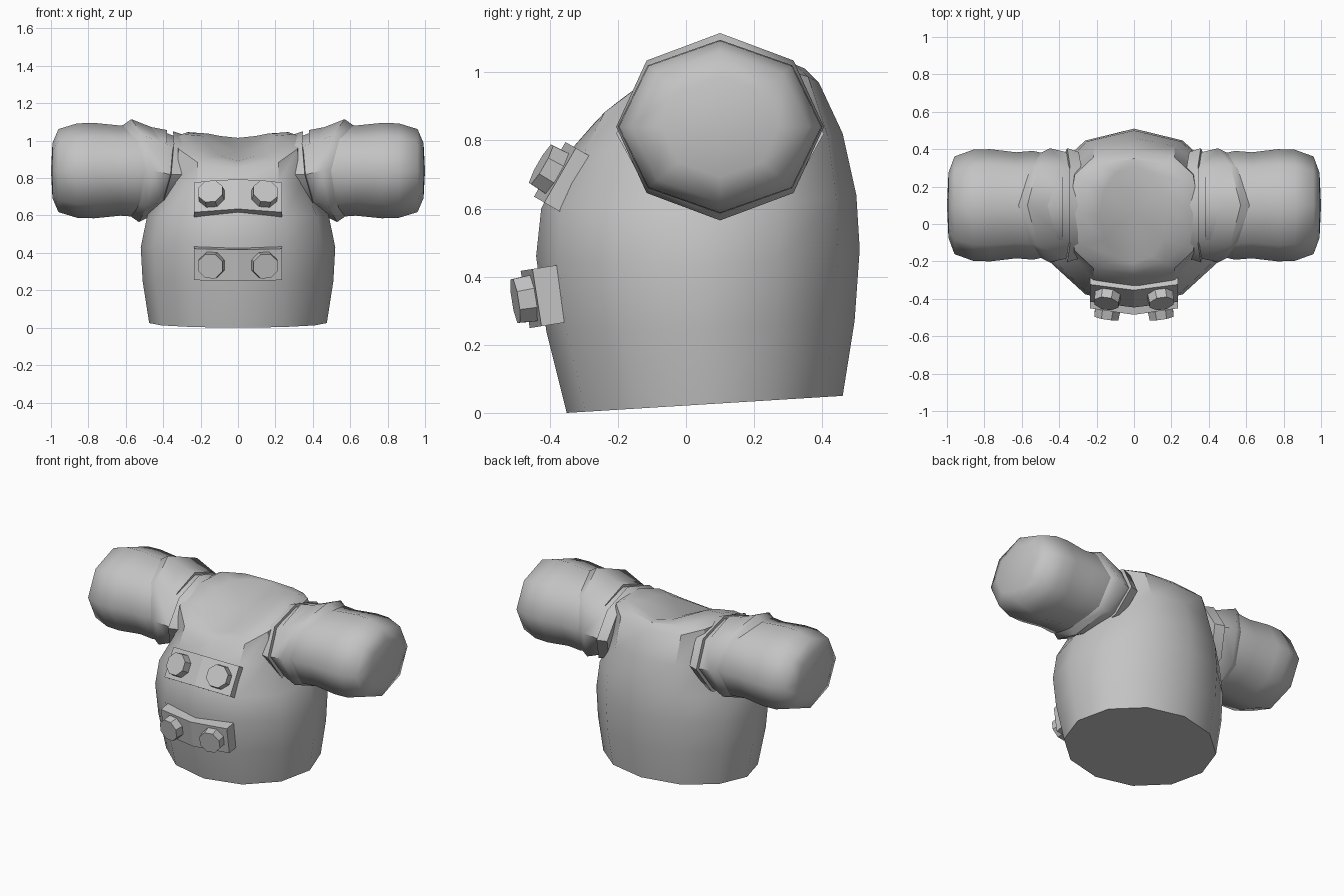
import bpy, bmesh
from math import sin, cos, pi, radians, copysign
from mathutils import Matrix, Vector

default = bpy.data.objects.get("Cube")
if default:
    bpy.data.objects.remove(default, do_unlink=True)

grey = bpy.data.materials.new("plain grey")
grey.use_nodes = True
COLOUR = (0.55, 0.55, 0.55, 1)
grey.diffuse_color = COLOUR
for node in grey.node_tree.nodes:
    if node.type == 'BSDF_PRINCIPLED':
        node.inputs["Base Color"].default_value = COLOUR


def finish(name, bm, angle=None):
    """Turn a bmesh into a named object, smooth below the given angle."""
    bmesh.ops.recalc_face_normals(bm, faces=bm.faces[:])
    mesh = bpy.data.meshes.new(name)
    bm.to_mesh(mesh)
    bm.free()
    mesh.materials.append(grey)
    obj = bpy.data.objects.new(name, mesh)
    bpy.context.collection.objects.link(obj)
    if angle:
        bpy.ops.object.select_all(action='DESELECT')
        obj.select_set(True)
        bpy.context.view_layer.objects.active = obj
        bpy.ops.object.shade_smooth_by_angle(angle=radians(angle))
    return obj


def loft(rings, tip=None):
    """Skin closed rings of points; the end is a flat cap or a fan to tip."""
    bm = bmesh.new()
    loops = [[bm.verts.new(p) for p in ring] for ring in rings]
    n = len(loops[0])
    for a, b in zip(loops, loops[1:]):
        for i in range(n):
            j = (i + 1) % n
            bm.faces.new((a[i], a[j], b[j], b[i]))
    bm.faces.new(loops[0])
    if tip:
        t = bm.verts.new(tip)
        for i in range(n):
            bm.faces.new((loops[-1][i], loops[-1][(i + 1) % n], t))
    else:
        bm.faces.new(loops[-1])
    return bm


def blend(c, plus, side, minus):
    """Value around a ring: plus at c=1, side at c=0, minus at c=-1."""
    return side + (plus - minus) / 2 * c + ((plus + minus) / 2 - side) * c * c


def power(v, p):
    return copysign(abs(v) ** p, v)


# Torso: front y, back y, half width, front/side/back height, squareness
def body_ring(yf, yb, rx, zf, zs, zb, p, n=12):
    ring = []
    for i in range(n):
        a = 2 * pi * i / n
        c = cos(a)
        y = (yf + yb) / 2 + (yf - yb) / 2 * power(c, p)
        ring.append((rx * power(sin(a), p), y, blend(c, zf, zs, zb)))
    return ring


torso_rings = [
    (-0.35, 0.46, 0.475, 0.0, 0.025, 0.05, 1),
    (-0.41, 0.495, 0.51, 0.24, 0.25, 0.27, 1),
    (-0.44, 0.51, 0.52, 0.46, 0.43, 0.48, 1),
    (-0.425, 0.50, 0.485, 0.60, 0.60, 0.64, 0.95),
    (-0.34, 0.46, 0.375, 0.77, 0.78, 0.82, 0.8),
    (-0.27, 0.39, 0.35, 0.85, 1.01, 0.97, 0.7),
    (-0.24, 0.35, 0.30, 0.875, 1.035, 1.01, 0.8),
    (-0.21, 0.31, 0.185, 0.89, 1.025, 1.015, 1),
]
finish("torso", loft([body_ring(*r) for r in torso_rings], (0, 0.06, 0.94)), 35)


# Arms, cuffs and shoulder rims: eight-sided rings along x
def arm_ring(side, xs, ry, rz, zc=0.84, n=8):
    ring = []
    for i in range(n):
        a = 2 * pi * i / n
        ring.append((side * blend(cos(a), *xs), 0.1 + ry * sin(a), zc + rz * cos(a)))
    return ring


INNER = (0.355, 0.365, 0.44)
OUTER = (0.57, 0.45, 0.53)
arm_profile = [(0.38, 0.85), (0.54, 0.97), (0.63, 0.945), (0.77, 1.0),
               (0.86, 0.99), (0.96, 0.87), (0.992, 0.58)]


def shifted(xs, d):
    return tuple(x + d for x in xs)


for side, word in ((1, "left"), (-1, "right")):
    arm = [arm_ring(side, (x,) * 3, 0.30 * s, 0.255 * s) for x, s in arm_profile]
    finish(word + "_arm", loft(arm, (side, 0.1, 0.84)), 75)
    cuff = [arm_ring(side, shifted(INNER, -0.06), 0.27, 0.20, 0.82),
            arm_ring(side, INNER, 0.285, 0.21, 0.82),
            arm_ring(side, OUTER, 0.305, 0.275),
            arm_ring(side, shifted(OUTER, 0.05), 0.28, 0.24)]
    finish(word + "_cuff", loft(cuff), 50)
    rim = [arm_ring(side, shifted(INNER, -0.07), 0.285, 0.21, 0.82),
           arm_ring(side, shifted(INNER, -0.008), 0.305, 0.23, 0.82)]
    finish(word + "_shoulder_rim", loft(rim), 50)


# Chest plates: slightly bent bars, each with two octagonal bolts
def chest_plate(name, y, z, tilt, height):
    place = Matrix.Translation((0, y, z)) @ Matrix.Rotation(radians(-tilt), 4, 'X')
    h, bend, thick = height / 2, 0.035, 0.085
    rings = []
    for x in (-0.235, 0, 0.235):
        back = bend if x else 0
        rings.append([place @ Vector((x, back + d, v))
                      for d, v in ((0, -h), (0, h), (thick, h), (thick, -h))])
    finish(name + "_plate", loft(rings))
    for side, word in ((1, "left"), (-1, "right")):
        bm = bmesh.new()
        bmesh.ops.create_cone(bm, cap_ends=True, segments=8, radius1=0.076,
                              radius2=0.07, depth=0.08)
        bm.transform(place @ Matrix.Translation((side * 0.142, 0.01, 0))
                     @ Matrix.Rotation(side * radians(8.5), 4, 'Z')
                     @ Matrix.Rotation(pi / 2, 4, 'X')
                     @ Matrix.Rotation(pi / 8, 4, 'Z'))
        finish(f"{name}_{word}_bolt", bm)


chest_plate("upper", -0.40, 0.715, 30, 0.185)
chest_plate("lower", -0.472, 0.333, -9, 0.17)
